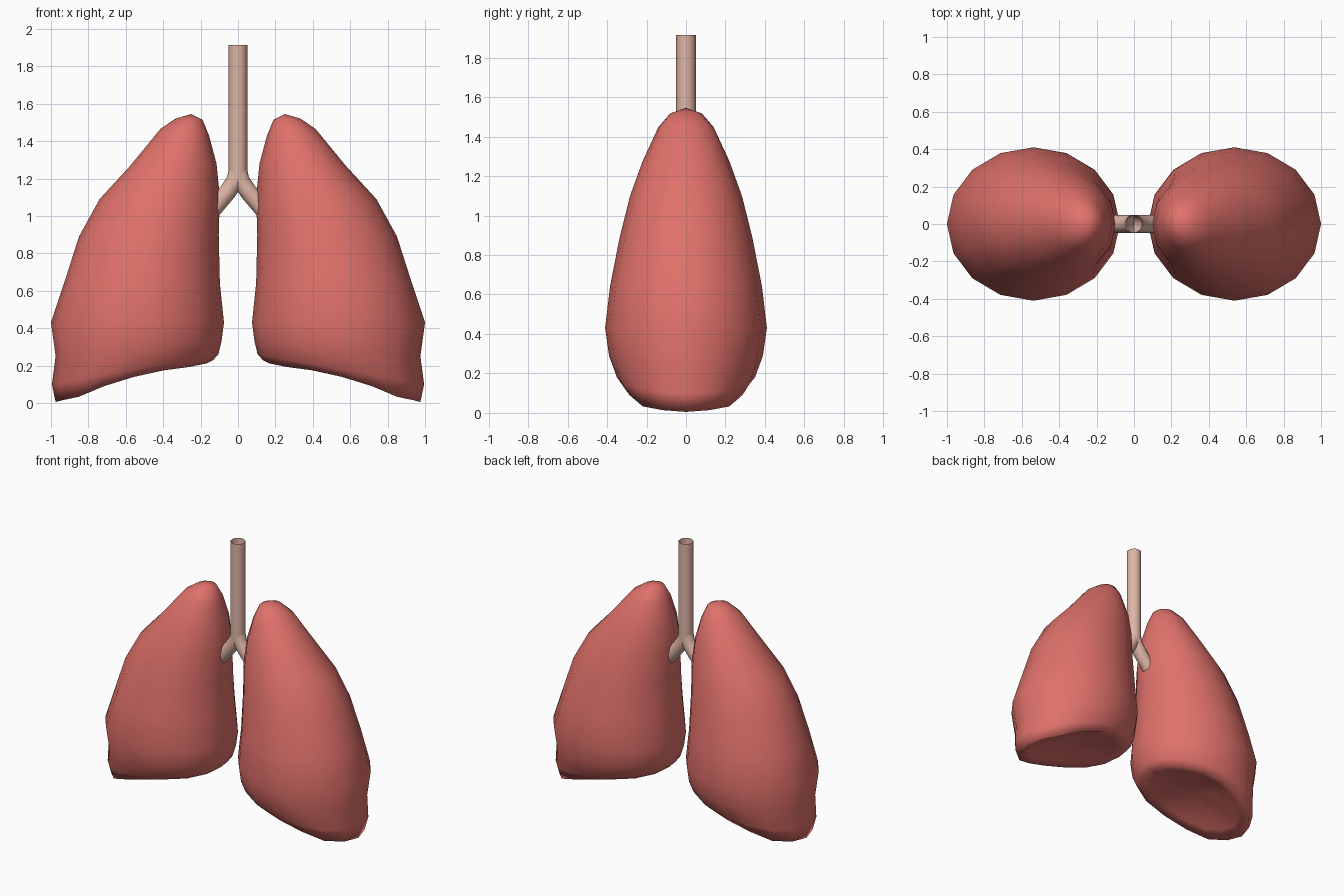
import bpy, bmesh, math
from mathutils import Vector

if "Cube" in bpy.data.objects:
    bpy.data.objects.remove(bpy.data.objects["Cube"])

N = 16


def material(name, col):
    m = bpy.data.materials.new(name)
    m.diffuse_color = (*col, 1)
    m.use_nodes = True
    m.node_tree.nodes["Principled BSDF"].inputs["Base Color"].default_value = m.diffuse_color
    return m


pink = material("lung pink", (0.74, 0.165, 0.145))
beige = material("airway beige", (0.73, 0.46, 0.38))


def loft(name, rings, mat, start=None, end=None):
    """Skin a list of closed rings, with optional pole points at the ends."""
    bm = bmesh.new()
    rows = [[bm.verts.new(p) for p in r] for r in rings]
    for a, b in zip(rows, rows[1:]):
        for i in range(len(a)):
            j = (i + 1) % len(a)
            bm.faces.new((a[i], a[j], b[j], b[i]))
    for tip, row in ((start, rows[0]), (end, rows[-1])):
        if tip is not None:
            v = bm.verts.new(tip)
            for i in range(len(row)):
                bm.faces.new((v, row[i], row[(i + 1) % len(row)]))
    bmesh.ops.recalc_face_normals(bm, faces=bm.faces)
    for f in bm.faces:
        f.smooth = True
    me = bpy.data.meshes.new(name)
    bm.to_mesh(me)
    bm.free()
    me.materials.append(mat)
    ob = bpy.data.objects.new(name, me)
    bpy.context.collection.objects.link(ob)
    return ob


# Lung sections: inner x, inner z, outer x, outer z, half depth
SECTIONS = [
    (0.190, 1.515, 0.335, 1.52, 0.08),
    (0.155, 1.43, 0.415, 1.465, 0.14),
    (0.115, 1.28, 0.575, 1.27, 0.22),
    (0.097, 1.10, 0.74, 1.09, 0.285),
    (0.103, 0.90, 0.85, 0.89, 0.335),
    (0.097, 0.64, 0.93, 0.64, 0.385),
    (0.075, 0.43, 1.00, 0.43, 0.41),
    (0.088, 0.33, 0.975, 0.25, 0.39),
    (0.105, 0.26, 0.995, 0.10, 0.35),
]
# Height of the lower rim, from the outer to the inner side
RIM = [0.005, 0.014, 0.033, 0.09, 0.14, 0.175, 0.193, 0.212, 0.228]


def lung(name, s):
    rings = []
    for xi, zi, xo, zo, d in SECTIONS:
        ring = []
        for k in range(N):
            a = 2 * math.pi * k / N
            t = (1 + math.cos(a)) / 2
            ring.append((s * (xi + (xo - xi) * t), d * math.sin(a), zi + (zo - zi) * t))
        rings.append(ring)
    # rim and hollowed underside
    for scale, lift in ((1, 0), (0.8, 0.02), (0.4, 0.04)):
        ring = []
        for k in range(N):
            a = 2 * math.pi * k / N
            z = RIM[min(k, N - k)]
            ring.append((s * (0.555 + 0.42 * scale * math.cos(a)),
                         0.31 * scale * math.sin(a),
                         0.135 + (z - 0.135) * scale + lift))
        rings.append(ring)
    loft(name, rings, pink, (s * 0.25, 0, 1.545), (s * 0.555, 0, 0.18))


def tube(name, path, r):
    """Round tube along a path lying in the xz plane."""
    pts = [Vector((x, 0, z)) for x, z in path]
    rings = []
    for i, p in enumerate(pts):
        d = (pts[min(i + 1, len(pts) - 1)] - pts[max(i - 1, 0)]).normalized()
        side = Vector((-d.z, 0, d.x))
        rings.append([p + r * (math.cos(a) * side + math.sin(a) * Vector((0, 1, 0)))
                      for a in (2 * math.pi * k / N for k in range(N))])
    return loft(name, rings, beige)


for label, s in (("right", 1), ("left", -1)):
    lung(label + "_lung", s)
    # bronchus running into the lung
    tube(label + "_bronchus",
         [(s * 0.002, 1.25), (s * 0.015, 1.19), (s * 0.055, 1.13), (s * 0.135, 1.035)], 0.047)

# Windpipe, open at the top
tube("windpipe", [(0, 1.915), (0, 1.55), (0, 1.2)], 0.05)
